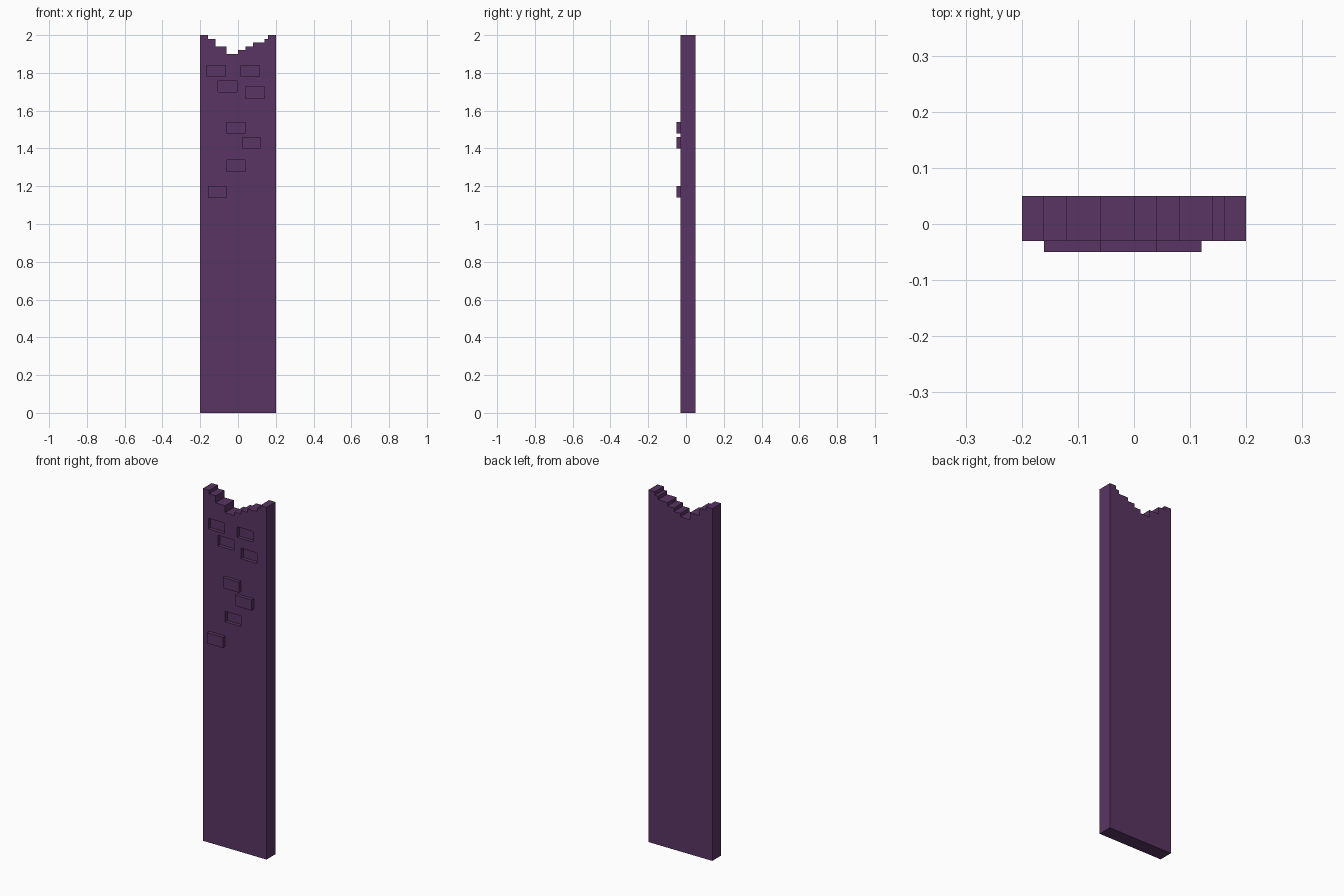
import bpy, bmesh
from mathutils import Matrix, Vector

if "Cube" in bpy.data.objects:
    bpy.data.objects.remove(bpy.data.objects["Cube"])

stone = bpy.data.materials.new("dark purple stone")
stone.diffuse_color = (0.100, 0.035, 0.125, 1)
stone.use_nodes = True
stone.node_tree.nodes["Principled BSDF"].inputs["Base Color"].default_value = stone.diffuse_color

FRONT, BACK = -0.03, 0.05      # wall faces along y
BRICK_W, BRICK_H, RELIEF = 0.10, 0.06, 0.02


def add_object(name, bm):
    bmesh.ops.recalc_face_normals(bm, faces=bm.faces)
    mesh = bpy.data.meshes.new(name)
    bm.to_mesh(mesh)
    bm.free()
    mesh.materials.append(stone)
    obj = bpy.data.objects.new(name, mesh)
    bpy.context.collection.objects.link(obj)
    return obj


def add_brick(bm, x, z, y0, y1):
    """Box with its lower left corner at x, z, running from y0 to y1."""
    size = Matrix.Diagonal((BRICK_W, y1 - y0, BRICK_H, 1))
    centre = Vector((x + BRICK_W / 2, (y0 + y1) / 2, z + BRICK_H / 2))
    bmesh.ops.create_cube(bm, size=1, matrix=Matrix.Translation(centre) @ size)


# Wall slab: profile with a broken, stepped top, extruded through its thickness
edges = [-0.2, -0.16, -0.12, -0.06, 0, 0.04, 0.08, 0.14, 0.16, 0.2]
tops = [2.0, 1.98, 1.94, 1.90, 1.92, 1.94, 1.96, 1.98, 2.0]
profile = [(-0.2, 0)]
for left, right, top in zip(edges, edges[1:], tops):
    profile += [(left, top), (right, top)]
profile.append((0.2, 0))

bm = bmesh.new()
face = bm.faces.new([bm.verts.new((x, FRONT, z)) for x, z in profile])
extruded = bmesh.ops.extrude_face_region(bm, geom=[face], use_keep_orig=True)
moved = [v for v in extruded["geom"] if isinstance(v, bmesh.types.BMVert)]
bmesh.ops.translate(bm, verts=moved, vec=(0, BACK - FRONT, 0))
wall = add_object("wall_slab", bm)

# Missing bricks: recesses cut into the front
bm = bmesh.new()
for x, z in [(-0.165, 1.78), (0.015, 1.78), (-0.105, 1.70), (0.04, 1.665), (-0.06, 1.28)]:
    add_brick(bm, x, z, FRONT - 0.03, FRONT + RELIEF)
cutter = add_object("recess_cutter", bm)
cutter.hide_render = True
cutter.display_type = 'WIRE'
cut = wall.modifiers.new("brick recesses", 'BOOLEAN')
cut.operation = 'DIFFERENCE'
cut.solver = 'EXACT'
cut.object = cutter

# Raised bricks on the front, slightly embedded in the wall
for i, (x, z) in enumerate([(-0.06, 1.48), (0.02, 1.40), (-0.16, 1.14)], 1):
    bm = bmesh.new()
    add_brick(bm, x, z, FRONT - RELIEF, FRONT + 0.005)
    add_object(f"raised_brick_{i}", bm)
